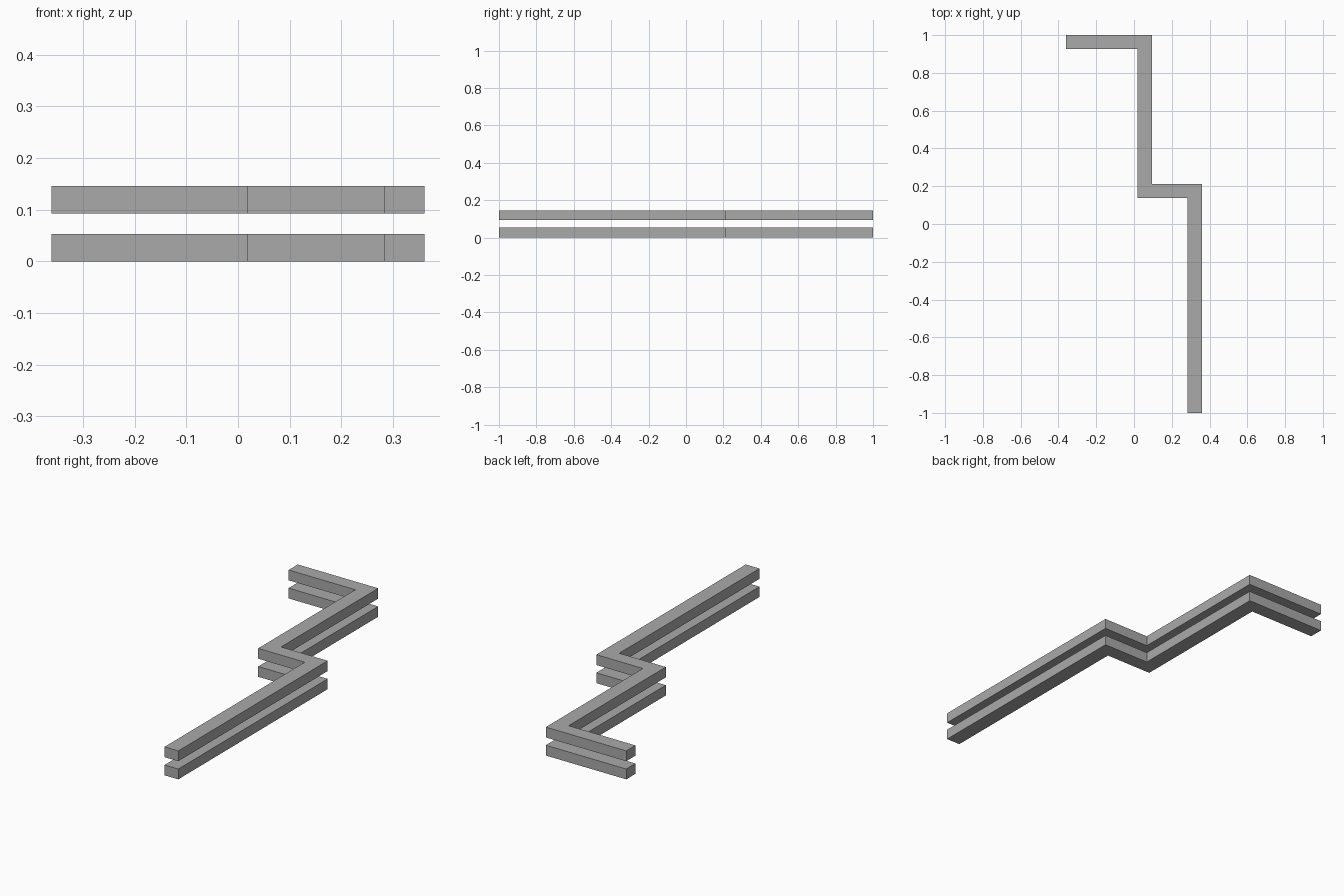
import bpy
import bmesh

cube = bpy.data.objects.get("Cube")
if cube:
    bpy.data.objects.remove(cube, do_unlink=True)

grey = bpy.data.materials.new("plain grey")
grey.use_nodes = True
colour = (0.4, 0.4, 0.4, 1)
grey.diffuse_color = colour
grey.node_tree.nodes["Principled BSDF"].inputs["Base Color"].default_value = colour

# Zigzag outline of one rail, anticlockwise from above
OUTLINE = [
    (0.283, -1), (0.361, -1), (0.361, 0.212), (0.096, 0.212),
    (0.096, 1), (-0.361, 1), (-0.361, 0.926), (0.018, 0.926),
    (0.018, 0.138), (0.283, 0.138),
]
THICKNESS = 0.053


def rail(name, bottom):
    """Extrude the zigzag outline upwards into a solid bar."""
    bm = bmesh.new()
    base = bm.faces.new([bm.verts.new((x, y, bottom)) for x, y in OUTLINE])
    top = bmesh.ops.extrude_face_region(bm, geom=[base], use_keep_orig=True)
    verts = [v for v in top["geom"] if isinstance(v, bmesh.types.BMVert)]
    bmesh.ops.translate(bm, vec=(0, 0, THICKNESS), verts=verts)
    bmesh.ops.recalc_face_normals(bm, faces=bm.faces)
    mesh = bpy.data.meshes.new(name)
    bm.to_mesh(mesh)
    bm.free()
    mesh.materials.append(grey)
    bpy.context.collection.objects.link(bpy.data.objects.new(name, mesh))


# Two parallel rails, one above the other
rail("lower_rail", 0)
rail("upper_rail", 0.093)
